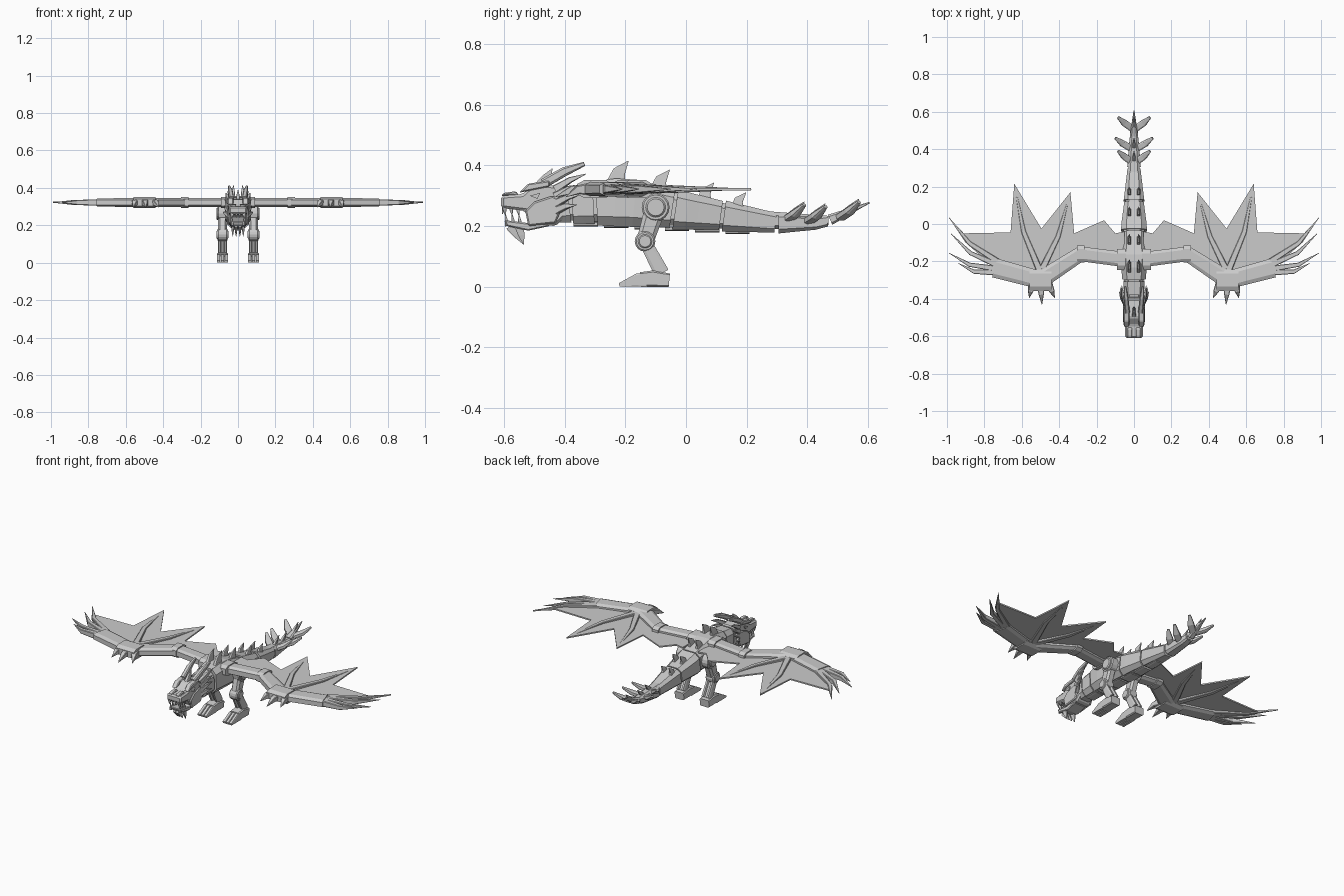
import bpy, bmesh, math
from mathutils import Vector

cube = bpy.data.objects.get("Cube")
if cube:
    bpy.data.objects.remove(cube)

stone = bpy.data.materials.new("stone grey")
stone.use_nodes = True
stone.diffuse_color = (.6, .6, .6, 1)
stone.node_tree.nodes["Principled BSDF"].inputs["Base Color"].default_value = stone.diffuse_color


def finish(name, bm, mirror, bevel=0):
    bmesh.ops.recalc_face_normals(bm, faces=bm.faces)
    mesh = bpy.data.meshes.new(name)
    bm.to_mesh(mesh)
    bm.free()
    mesh.materials.append(stone)
    part = bpy.data.objects.new(name, mesh)
    bpy.context.collection.objects.link(part)
    if bevel:
        modifier = part.modifiers.new("bevel", "BEVEL")
        modifier.width, modifier.segments = bevel, 1
    if mirror:
        part.modifiers.new("mirror", "MIRROR").use_mirror_merge = False


def join_rings(bm, rings):
    for ring, following in zip(rings, rings[1:]):
        for j in range(len(ring)):
            bm.faces.new((ring[j - 1], ring[j], following[j], following[j - 1]))
    bm.faces.new(rings[0])
    bm.faces.new(rings[-1])


def tube(name, points, sizes, cut=.6, mirror=True):
    """Loft a corner-cut rectangle along points; sizes are half widths and half heights."""
    corners = [(1, cut), (cut, 1), (-cut, 1), (-1, cut), (-1, -cut), (-cut, -1), (cut, -1), (1, -cut)]
    points = [Vector(p) for p in points]
    bm = bmesh.new()
    rings = []
    for i, (point, (width, height)) in enumerate(zip(points, sizes)):
        along = (points[min(i + 1, len(points) - 1)] - points[max(i - 1, 0)]).normalized()
        side = along.cross(Vector((0, 0, 1))).normalized()
        top = side.cross(along)
        rings.append([bm.verts.new(point + side * u * width + top * v * height) for u, v in corners])
    join_rings(bm, rings)
    finish(name, bm, mirror)


def spike(name, root, tip, width, height, bow=(0, 0, 0), mirror=True):
    """Horn from root to a fine tip, its middle pushed out by bow."""
    root, tip = Vector(root), Vector(tip)
    middle = (root + tip) / 2 + Vector(bow)
    fine = .001
    tube(name, (root, middle, tip), ((width, height), (width * .7, height * .7), (fine, fine)), .8, mirror)


def plate(name, outline, low, high, flat=False, mirror=True, bevel=0):
    """Extrude a side outline (y, z) across x, or a flat outline (x, y) up z."""
    bm = bmesh.new()
    join_rings(bm, [[bm.verts.new((*p, d) if flat else (d, *p)) for p in outline] for d in (low, high)])
    finish(name, bm, mirror, bevel)


def disc(name, centre, radius, low, high):
    sides = 16
    angles = [math.tau * k / sides for k in range(sides)]
    ring = [(centre.y + radius * math.cos(a), centre.z + radius * math.sin(a)) for a in angles]
    plate(name, ring, low, high, bevel=.005)


# Body shape along y: middle height, half width, half height
body_keys = [(-.46, .26, .04, .045), (-.38, .27, .05, .06), (-.2, .28, .07, .08), (0, .25, .065, .06),
             (.3, .21, .035, .033), (.45, .21, .025, .02), (.61, .28, .002, .002)]


def body_at(y):
    for a, b in zip(body_keys, body_keys[1:]):
        if y <= b[0]:
            return Vector(a[1:]).lerp(Vector(b[1:]), (y - a[0]) / (b[0] - a[0]))


def back_height(y):
    middle, width, height = body_at(y)
    return middle + height


def body_part(name, start, end, front=1, rear=1):
    """One section of the trunk, scaled at its front and rear rims."""
    points, sizes = [], []
    steps = 4
    for k in range(steps + 1):
        y = start + (end - start) * k / steps
        scale = front + (rear - front) * k / steps
        middle, width, height = body_at(y)
        points.append((0, y, middle))
        sizes.append((width * scale, height * scale))
    tube(name, points, sizes, mirror=False)


# Overlapping body segments around an inner core
segments = ["neck", "neck_base", "torso", "hip_segment", "tail_root", "tail_middle", "tail_end"]
breaks = [-.46, -.38, -.3, -.04, .12, .3, .47, .61]
gap = .005
for name, start, end in zip(segments, breaks, breaks[1:]):
    body_part(name, start + gap, end - gap, 1.05, .98)
body_part("body_core", breaks[0], breaks[-2], .85, .85)

# Belly scutes, one or two under each main segment
for i in range(6):
    y = -.33 + i * .1
    middle, width, height = body_at(y)
    z = middle - height
    tube(f"belly_scute_{i}", ((0, y - .04, z), (0, y + .04, z)), [(width / 2, .008)] * 2, mirror=False)

# Paired back spines
for i, y in enumerate((-.23, -.09, .06, .17)):
    size = 1 - i * .1
    z = back_height(y) - .01
    spike(f"back_spine_{i}", (.025, y, z), (.025, y + .04 * size, z + .07 * size),
          .01, .03 * size, bow=(0, -.01, 0))

# Tail fins and spines
for i, y in enumerate((.33, .4, .51)):
    z = back_height(y) - .02
    reach = .1 if i == 1 else .085
    tube(f"tail_fin_{i}", ((.01, y, z), (reach * .6, y + .03, z + .02), (reach, y + .06, z + .05)),
         ((.018, .012), (.018, .012), (.007, .005)))
    spike(f"tail_spine_{i}", (0, y, z), (0, y + .06, z + .06), .01, .014, mirror=False)

# Skull, jaw and face plates
half = .047
plate("skull", [(-.61, .26), (-.61, .3), (-.54, .305), (-.5, .34), (-.4, .33), (-.39, .24), (-.43, .2),
                (-.51, .21), (-.53, .25)], -half, half, mirror=False, bevel=.008)
plate("lower_jaw", [(-.6, .22), (-.59, .2), (-.52, .185), (-.45, .2), (-.45, .23), (-.52, .21)],
      -.04, .04, mirror=False, bevel=.004)
plate("cheek", [(-.53, .25), (-.5, .28), (-.44, .3), (-.4, .28), (-.43, .21), (-.52, .2)], half, .058, bevel=.005)
plate("brow", [(-.55, .31), (-.45, .33), (-.45, .35), (-.52, .34)], .025, .056, bevel=.004)
plate("eye", [(-.515, .3), (-.49, .29), (-.48, .31)], half, .053)
plate("nostril_ridge", [(-.61, .3), (-.55, .3), (-.56, .315), (-.6, .31)], .01, .035, bevel=.004)

# Teeth and chin spikes
for i in range(3):
    y = -.6 + i * .022
    spike(f"upper_fang_{i}", (.036, y, .27), (.036, y + .005, .235), .007, .008)
    spike(f"lower_fang_{i}", (.03, y + .01, .2), (.03, y + .005, .24), .006, .007)
for i in range(2):
    x = .01 + i * .018
    spike(f"front_tooth_{i}", (x, -.6, .27), (x, -.605, .24), .006, .006)
    spike(f"chin_spike_{i}", (x, -.58 + i * .03, .2), (x, -.535, .14), .008, .015)

# Horns, crest and swept frill
tube("horn", ((.035, -.47, .34), (.042, -.4, .38), (.047, -.335, .405)), ((.013, .016), (.013, .015), (.006, .007)))
spike("crest_spike", (0, -.48, .33), (0, -.44, .39), .01, .02, mirror=False)
for i in range(4):
    z = .25 + i * .024
    spike(f"frill_spike_{i}", (.045, -.43, z), (.08 - i * .005, -.36 + i * .01, z + .02 + i * .01),
          .012, .013, bow=(.004, 0, .006))

# Legs: round joints, thigh and paired shin struts
leg = .083
hip, knee, ankle = Vector((leg, -.1, .262)), Vector((leg, -.135, .15)), Vector((leg, -.08, .045))
disc("hip_joint", hip, .046, .06, .108)
disc("hip_cap", hip, .033, .1, .116)
disc("knee_joint", knee, .034, .056, .11)
disc("knee_cap", knee, .024, .052, .114)
tube("thigh", (hip, knee), ((.023, .035), (.023, .028)))
for name, shift in (("inner", -.016), ("outer", .016)):
    offset = Vector((shift, 0, 0))
    tube(f"{name}_shin", (knee + offset, ankle + offset), ((.009, .02), (.009, .025)))
tube("shin_core", (knee, ankle), [(.012, .012)] * 2)

# Feet
tube("heel", ((leg, -.055, .022), (leg, -.11, .027), (leg, -.15, .024)), ((.03, .022), (.03, .027), (.03, .024)), .8)
for i in (-1, 0, 1):
    x = leg + i * .021
    tube(f"toe_{i + 2}", ((x, -.13, .023), (x, -.16, .022), (x, -.22, .006)),
         ((.009, .023), (.009, .022), (.009, .006)), .8)

# Wing arm and knuckles
level = .322
shoulder, elbow, wrist, hand = [Vector((x, y, level)) for x, y in
                                ((.05, -.19), (.285, -.16), (.5, -.3), (.745, -.235))]
tube("wing_arm", (shoulder, elbow, wrist, hand), ((.04, .024), (.042, .024), (.052, .024), (.052, .022)))
for name, joint, reach, size in (("shoulder", shoulder, .04, .055), ("elbow", elbow, .02, .046),
                                 ("wrist", wrist, .06, .057)):
    step = Vector((reach, 0, 0))
    tube(f"{name}_knuckle", (joint - step, joint + step), [(size, .03)] * 2)

# Wing ribs and membrane stretched between them
inner_tip, outer_tip, wing_tip = [Vector((x, y, level)) for x, y in ((.34, .17), (.64, .215), (.99, .035))]
rib_root = wrist + Vector((0, .04, 0))
spike("inner_wing_rib", rib_root, inner_tip, .018, .018, bow=(-.015, -.02, 0))
spike("outer_wing_rib", rib_root, outer_tip, .018, .018, bow=(.02, -.02, 0))
notch = ((inner_tip + outer_tip) / 2).lerp(rib_root, .48)
edge = [(.05, -.04), (.1, -.05), (.16, .02), (.32, -.05), inner_tip.xy, notch.xy, outer_tip.xy,
        (.66, -.045), (.91, -.05), wing_tip.xy, (.9, -.1), hand.xy, wrist.xy, elbow.xy, shoulder.xy]
plate("wing_membrane", edge, level - .004, level + .004, flat=True)

# Finger blades at the wing tip
blade_tips = [wing_tip.xy, (.98, -.05), (.99, -.155), (.94, -.21)]
for i, tip in enumerate(blade_tips):
    root = hand + Vector((-.015, .035 - i * .02, 0))
    spike(f"wing_finger_{i}", root, (*tip, level), .016, .018, bow=(.02, -.02, 0))

# Wrist claws fanning forward
for i in (-1, 0, 1):
    root = wrist + Vector((i * .045, -.02, 0))
    claw_tip = wrist + Vector((i * .068 - .008, abs(i) * .035 - .13, -.025))
    spike(f"wrist_claw_{i + 2}", root, claw_tip, .02, .02, bow=(0, 0, .01))
